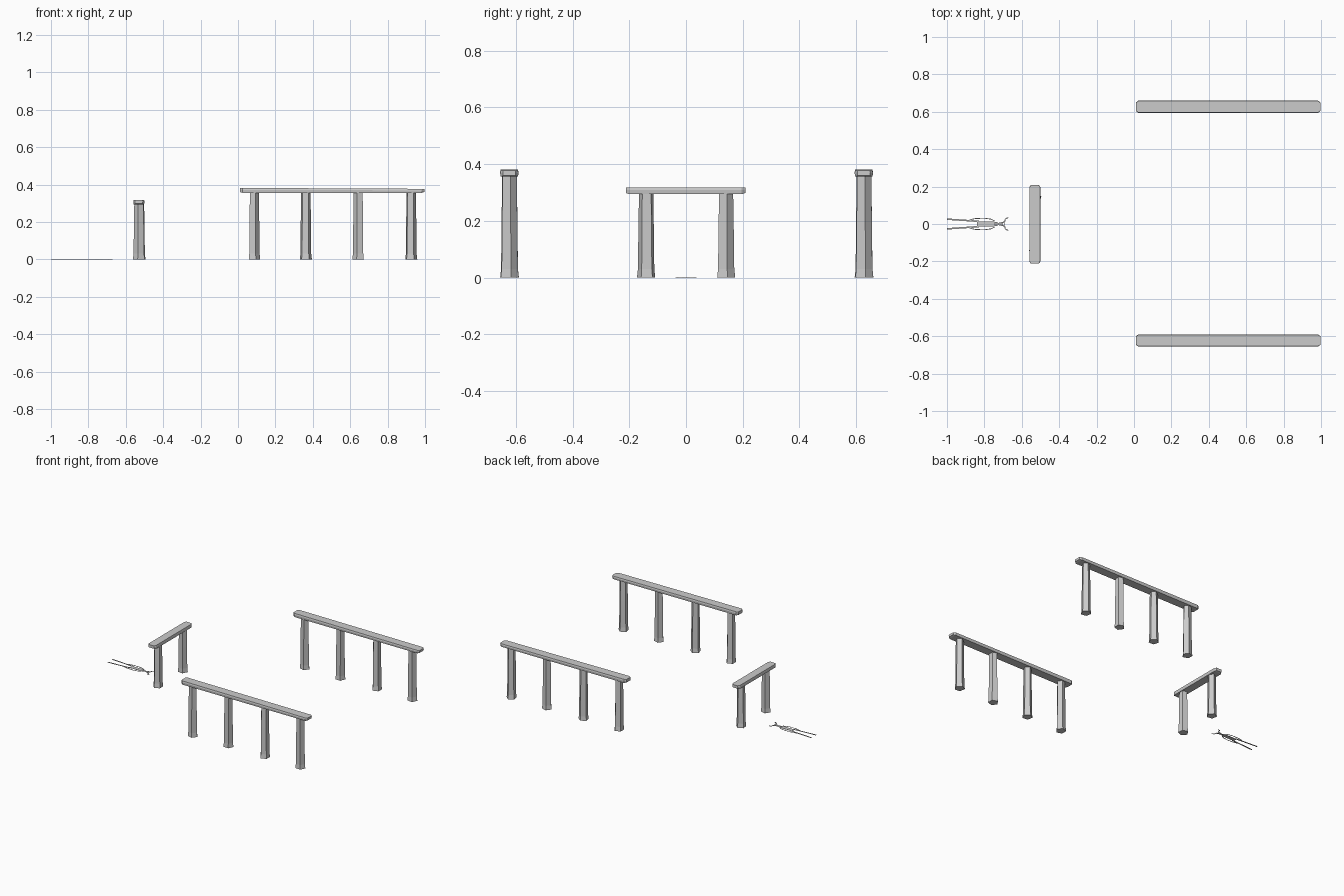
import bpy, bmesh
from math import cos, sin, radians
from mathutils import Vector

if "Cube" in bpy.data.objects:
    bpy.data.objects.remove(bpy.data.objects["Cube"])


def finish(name, bm):
    bmesh.ops.recalc_face_normals(bm, faces=bm.faces)
    me = bpy.data.meshes.new(name)
    bm.to_mesh(me)
    bm.free()
    ob = bpy.data.objects.new(name, me)
    bpy.context.collection.objects.link(ob)
    return ob


def loft(name, rings):
    """Closed low-poly solid through rings with equal point counts."""
    bm = bmesh.new()
    rows = [[bm.verts.new(p) for p in r] for r in rings]
    n = len(rows[0])
    for a, b in zip(rows, rows[1:]):
        for i in range(n):
            j = (i + 1) % n
            bm.faces.new((a[i], a[j], b[j], b[i]))
    bm.faces.new(rows[0][::-1])
    bm.faces.new(rows[-1])
    return finish(name, bm)


def pillar(name, x, y, h, turn):
    # five-sided tapering stone with a slightly flared foot
    rings = []
    for z, r in ((0, .034), (.03, .0305), (h * .6, .0285), (h, .0265)):
        rings.append([(x + r * cos(radians(turn + 72 * i)),
                       y + r * sin(radians(turn + 72 * i)), z) for i in range(5)])
    loft(name, rings)


def lintel(name, start, end, z0, z1, w, drop=0):
    # long slab with blunt, chamfered ends
    a, b = Vector(start), Vector(end)
    d = (b - a).normalized()
    s = Vector((-d.y, d.x))
    L = (b - a).length
    rings = []
    for t, k, inset in ((0, .7, .004), (.013, 1, 0), (L / 2, 1, 0), (L - .013, 1, 0), (L, .7, .004)):
        c = a + d * t
        lo, hi = z0 + inset, z1 - drop * t / L
        mid = lo + (hi - lo) * .6
        hw = w / 2 * k
        sect = ((-hw * .94, lo), (hw * .94, lo), (hw, mid), (hw * .93, hi), (-hw * .93, hi), (-hw, mid))
        rings.append([(*(c + s * u), z) for u, z in sect])
    loft(name, rings)


# two long colonnades
for side, yc in (("back", .627), ("front", -.623)):
    for i, (x, turn) in enumerate(((.085, 0), (.362, 14), (.645, 36), (.925, 10))):
        pillar(f"{side}_pillar_{i + 1}", x, yc, .36, turn)
    lintel(f"{side}_lintel", (.01, yc), (.997, yc), .356, .382, .065, .005)

# gateway of two stones and a lintel
for i, (y, turn) in enumerate(((-.14, 40), (.14, 10))):
    pillar(f"gate_pillar_{i + 1}", -.528, y, .3, turn)
lintel("gate_lintel", (-.53, -.212), (-.53, .209), .294, .318, .06)


def ground_line(bm, pts, w):
    # very thin flat ribbon lying on the ground
    for a, b in zip(pts, pts[1:]):
        a, b = Vector(a), Vector(b)
        d = (b - a).normalized()
        s = Vector((-d.y, d.x)) * w / 2
        quad = (a + s, b + s, b - s, a - s)
        low = [bm.verts.new((p.x, p.y, 0)) for p in quad]
        top = [bm.verts.new((p.x, p.y, .002)) for p in quad]
        bm.faces.new(low[::-1])
        bm.faces.new(top)
        for i in range(4):
            j = (i + 1) % 4
            bm.faces.new((low[i], low[j], top[j], top[i]))


# horned figure drawn flat on the ground, mirrored about y = 0
bm = bmesh.new()
for m in (1, -1):
    strokes = (
        ([(-1, .026), (-.83, .014)], .008),                                  # leg
        ([(-.88, .022), (-.85, .029), (-.80, .031), (-.765, .026), (-.745, .016)], .004),  # arm
        ([(-.71, .004), (-.69, .014), (-.688, .028), (-.672, .034)], .005),  # horn
        ([(-.745, .01), (-.725, .004), (-.70, .01), (-.69, .003)], .004))    # head
    for pts, w in strokes:
        ground_line(bm, [(x, y * m) for x, y in pts], w)
ground_line(bm, [(-.84, 0), (-.745, 0)], .028)   # torso
ground_line(bm, [(-.745, 0), (-.70, 0)], .008)   # neck
finish("ground_figure", bm)
